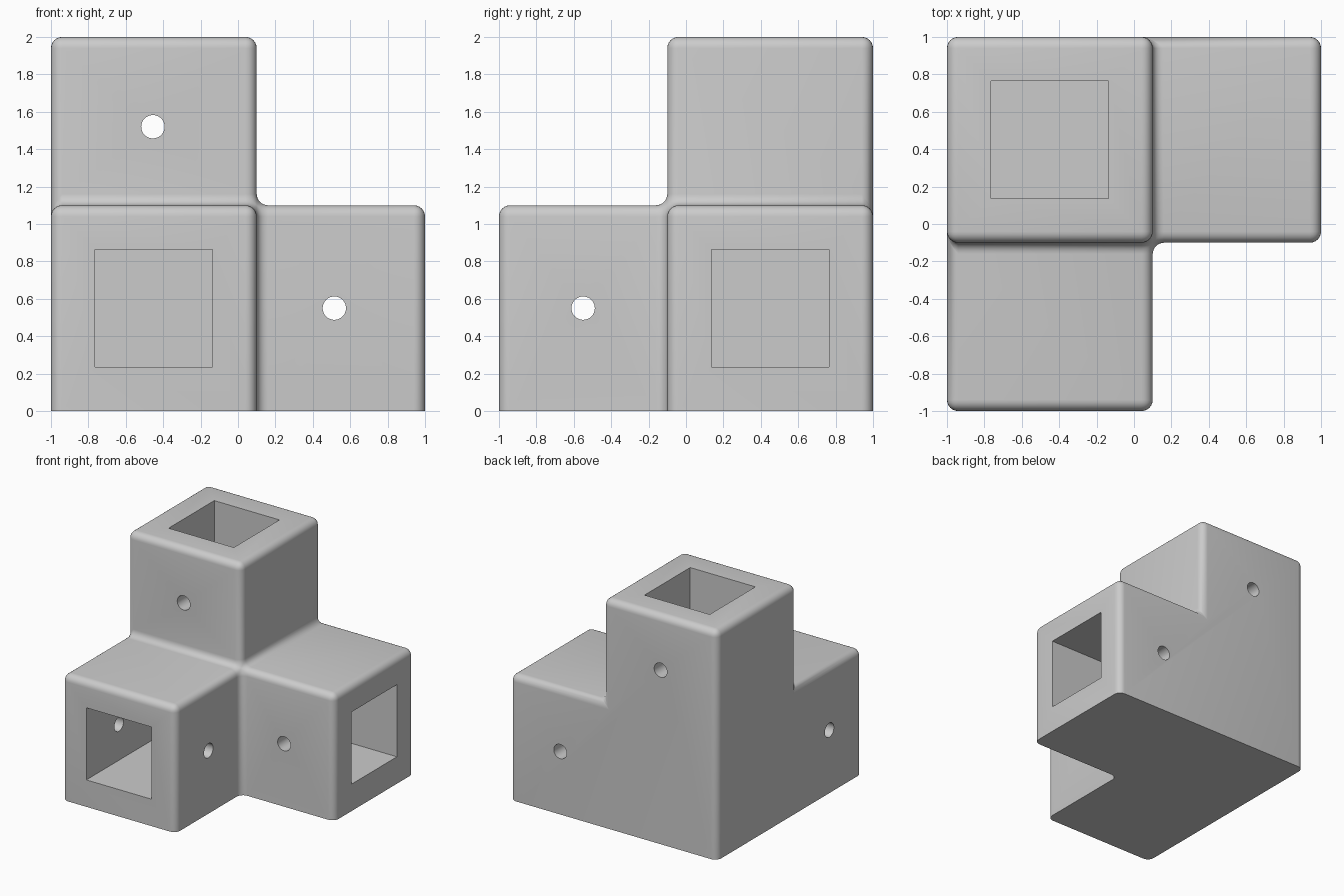
import bpy, bmesh
from mathutils import Matrix, Vector

if "Cube" in bpy.data.objects:
    bpy.data.objects.remove(bpy.data.objects["Cube"], do_unlink=True)

CORE = Vector((-0.45, 0.45, 0.55))     # centre of the corner block
HALF = 0.55
ROUND = 0.06
SOCKET, DEPTH, HOLE = 0.63, 0.9, 0.0625

plastic = bpy.data.materials.new("grey plastic")
plastic.use_nodes = True
grey = (0.6, 0.6, 0.6, 1)
plastic.diffuse_color = grey
plastic.node_tree.nodes["Principled BSDF"].inputs["Base Color"].default_value = grey


def to_object(name, bm):
    mesh = bpy.data.meshes.new(name)
    bm.to_mesh(mesh)
    bm.free()
    ob = bpy.data.objects.new(name, mesh)
    bpy.context.collection.objects.link(ob)
    mesh.materials.append(plastic)
    return ob


# Body: corner block with each of its three inner faces pulled out into an arm
arms = [Vector((1, 0, 0)), Vector((0, -1, 0)), Vector((0, 0, 1))]
bm = bmesh.new()
bmesh.ops.create_cube(bm, size=2 * HALF, matrix=Matrix.Translation(CORE))
bm.normal_update()
for axis in arms:
    face = next(f for f in bm.faces if f.normal.dot(axis) > 0.9
                and (f.calc_center_median() - CORE).length < HALF + 0.01)
    new = bmesh.ops.extrude_discrete_faces(bm, faces=[face])["faces"][0]
    old_verts = list(new.verts)
    # discrete extrusion keeps every arm separate, with its own end face
    bmesh.ops.translate(bm, verts=old_verts, vec=axis * (2 - 2 * HALF))
    bm.normal_update()
bmesh.ops.remove_doubles(bm, verts=bm.verts[:], dist=0.0001)
bmesh.ops.dissolve_limit(bm, angle_limit=0.01, verts=bm.verts[:], edges=bm.edges[:])
bmesh.ops.recalc_face_normals(bm, faces=bm.faces[:])

# Round every edge but those of the flat base
edges = [e for e in bm.edges if max(v.co.z for v in e.verts) > 0.01]
bmesh.ops.bevel(bm, geom=edges, offset=ROUND, offset_type='OFFSET', segments=6,
                profile=0.5, affect='EDGES', clamp_overlap=True)
body = to_object("corner_connector", bm)


def cut(name, bm):
    cutter = to_object(name, bm)
    cutter.hide_render = True
    mod = body.modifiers.new(name, 'BOOLEAN')
    mod.object, mod.operation, mod.solver = cutter, 'DIFFERENCE', 'EXACT'
    bpy.ops.object.select_all(action='DESELECT')
    bpy.context.view_layer.objects.active = body
    body.select_set(True)
    bpy.ops.object.modifier_apply(modifier=mod.name)
    bpy.data.objects.remove(cutter, do_unlink=True)


# Square tube sockets, open at the arm ends
for axis in arms:
    end = CORE + axis * (2 - HALF)
    reach = DEPTH + 0.1
    size = [reach if abs(a) > 0.5 else SOCKET for a in axis]
    bm = bmesh.new()
    bmesh.ops.create_cube(bm, size=1, matrix=Matrix.Translation(
        end + axis * (0.1 - reach / 2)) @ Matrix.Diagonal((*size, 1)))
    cut("socket_cutter", bm)

# Screw holes straight through both walls of each arm
for spot, turn in [((0.515, 0.45, 0.55), 'X'), ((-0.455, 0.45, 1.52), 'X'),
                   ((-0.45, -0.55, 0.55), 'Y')]:
    bm = bmesh.new()
    bmesh.ops.create_cone(bm, cap_ends=True, segments=32, radius1=HOLE, radius2=HOLE,
                          depth=1.4, matrix=Matrix.Translation(spot)
                          @ Matrix.Rotation(1.5707963, 4, turn))
    cut("screw_hole_cutter", bm)

bpy.ops.object.select_all(action='DESELECT')
bpy.context.view_layer.objects.active = body
body.select_set(True)
bpy.ops.object.shade_smooth_by_angle(angle=0.6)
